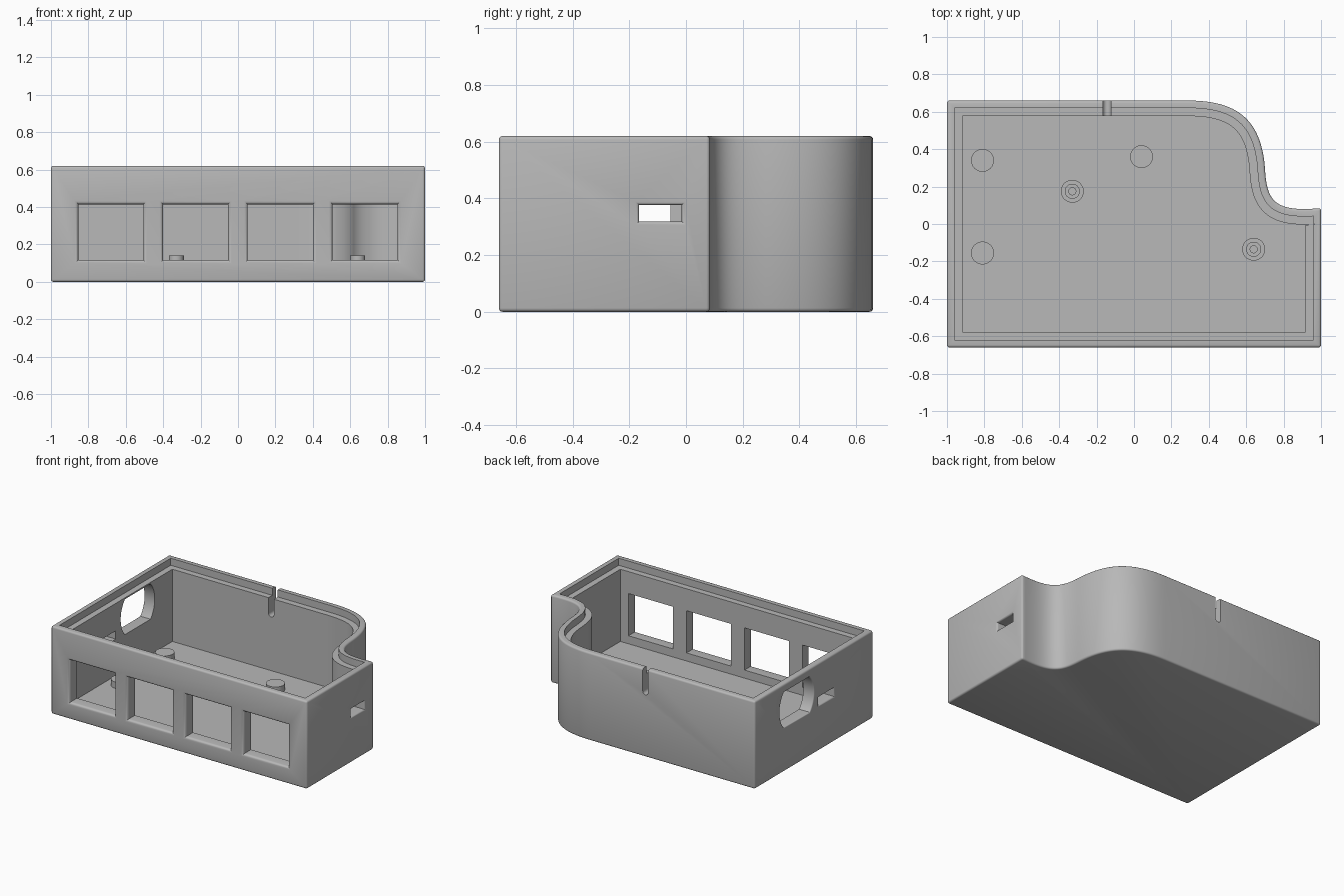
import bpy, bmesh, math
from mathutils import Vector
from mathutils.geometry import interpolate_bezier

if "Cube" in bpy.data.objects:
    bpy.data.objects.remove(bpy.data.objects["Cube"])

HEIGHT, FLOOR, LEDGE = 0.62, 0.06, 0.57
LIP, WALL = 0.04, 0.083

grey = bpy.data.materials.new("plain grey")
grey.use_nodes = True
grey.diffuse_color = (0.48, 0.48, 0.48, 1)
grey.node_tree.nodes["Principled BSDF"].inputs["Base Color"].default_value = grey.diffuse_color


def inset(points, d):
    """Move a counter-clockwise outline inward by d, with mitred corners."""
    out = []
    for i, p in enumerate(points):
        a = (p - points[i - 1]).normalized()
        b = (points[(i + 1) % len(points)] - p).normalized()
        na, nb = Vector((-a.y, a.x)), Vector((-b.y, b.x))
        out.append(p + (na + nb) * (d / (1 + na.dot(nb))))
    return out


def loft(name, rings, bevel=0):
    """Join equal rings of points into a closed solid."""
    bm = bmesh.new()
    loops = [[bm.verts.new(p) for p in ring] for ring in rings]
    n = len(loops[0])
    for low, high in zip(loops, loops[1:]):
        for i in range(n):
            j = (i + 1) % n
            bm.faces.new((low[i], low[j], high[j], high[i]))
    bm.faces.new(loops[0][::-1])
    bm.faces.new(loops[-1])
    bmesh.ops.recalc_face_normals(bm, faces=bm.faces)
    if bevel:
        sharp = [e for e in bm.edges if e.calc_face_angle() > 0.9]
        bmesh.ops.bevel(bm, geom=sharp, offset=bevel, segments=3,
                        profile=0.5, affect='EDGES')
    mesh = bpy.data.meshes.new(name)
    bm.to_mesh(mesh)
    bm.free()
    mesh.materials.append(grey)
    obj = bpy.data.objects.new(name, mesh)
    bpy.context.collection.objects.link(obj)
    return obj


def prism(name, outline, low, high, bevel=0):
    return loft(name, [[(p.x, p.y, z) for p in outline] for z in (low, high)], bevel)


def cut(obj, cutter):
    """Subtract the cutter, keep the result and remove the cutter."""
    mod = obj.modifiers.new("cut", 'BOOLEAN')
    mod.operation, mod.solver, mod.object = 'DIFFERENCE', 'EXACT', cutter
    cutter.hide_render = True
    graph = bpy.context.evaluated_depsgraph_get()
    result = bpy.data.meshes.new_from_object(obj.evaluated_get(graph))
    obj.modifiers.clear()
    obj.data = result
    bpy.data.objects.remove(cutter)


def opening(obj, outline, place, radius):
    """Cut a hole with a rounded outer edge; place(u, v, depth) gives 3D points."""
    steps = [(-0.05, radius)]
    for k in range(5):
        a = k / 4 * math.pi / 2
        steps.append((radius * math.sin(a), radius * (1 - math.cos(a))))
    steps = [(-0.05, radius)] + [(radius - g, radius - math.sqrt(max(0, radius**2 - g**2)))
                                 for g in [radius * math.cos(k * math.pi / 8) for k in range(5)]]
    steps.append((0.15, 0))
    rings = [[place(p.x, p.y, d) for p in inset(outline, -grow)] for d, grow in steps]
    cut(obj, loft("cutter", rings))


def rectangle(u, v, half_u, half_v):
    return [Vector((u + a * half_u, v + b * half_v))
            for a, b in ((-1, -1), (1, -1), (1, 1), (-1, 1))]


def smooth(obj):
    bpy.ops.object.select_all(action='DESELECT')
    obj.select_set(True)
    bpy.context.view_layer.objects.active = obj
    bpy.ops.object.shade_smooth_by_angle(angle=math.radians(35))


# Footprint: a rectangle with an S-curve across the back corner
V = Vector
neck = interpolate_bezier(V((1, 0.085)), V((0.74, 0.06)), V((0.71, 0.13)), V((0.70, 0.30)), 25)
shoulder = interpolate_bezier(V((0.70, 0.30)), V((0.68, 0.56)), V((0.55, 0.66)), V((0.29, 0.66)), 25)
outline = [V((-1, -0.66)), V((1, -0.66))] + [V(p[:2]) for p in neck + shoulder[1:]]
outline.append(V((-1, 0.66)))

# Open shell with a stepped rim
shell = prism("case_shell", outline, 0, HEIGHT, bevel=0.013)
cut(shell, prism("cutter", inset(outline, WALL), FLOOR, HEIGHT + 0.1))
cut(shell, prism("cutter", inset(outline, LIP), LEDGE, HEIGHT + 0.1))


def front(u, v, d): return (u, -0.66 + d, v)
def right_side(u, v, d): return (1 - d, u, v)
def left_side(u, v, d): return (-1 + d, u, v)


# Four front windows
for i in range(4):
    opening(shell, rectangle(-0.68 + i * 0.453, 0.266, 0.174, 0.149), front, 0.018)

# Side ports
opening(shell, rectangle(-0.09, 0.347, 0.075, 0.029), right_side, 0.013)
opening(shell, rectangle(-0.14, 0.347, 0.085, 0.029), left_side, 0.013)

# Round port with flat top and bottom
radius, half = 0.19, 0.125
reach = math.asin(half / radius)
port = []
for start in (0, math.pi):
    for k in range(17):
        a = start + reach * (k / 8 - 1)
        port.append(V((0.19 + radius * math.cos(a), 0.435 + radius * math.sin(a))))
opening(shell, port, left_side, 0.008)

# Cable notch in the back wall
slot = [V((-0.166, 0.7))]
slot += [V((-0.145 + 0.021 * math.cos(a), 0.46 + 0.021 * math.sin(a)))
         for a in [math.pi * (1 + k / 10) for k in range(11)]]
slot.append(V((-0.124, 0.7)))
cut(shell, loft("cutter", [[(p.x, y, p.y) for p in slot] for y in (0.5, 0.75)]))
smooth(shell)


def turned(name, x, y, profile):
    """Stack of circles, given as (radius, z)."""
    angles = [math.tau * k / 40 for k in range(40)]
    obj = loft(name, [[(x + r * math.cos(a), y + r * math.sin(a), z) for a in angles]
                      for r, z in profile])
    smooth(obj)


# Support pads
for i, (x, y) in enumerate([(-0.81, 0.34), (-0.81, -0.155), (0.04, 0.36)]):
    turned(f"support_pad_{i + 1}", x, y, [(0.061, 0.05), (0.061, 0.105)])

# Hollow screw posts on stepped bases
for i, (x, y) in enumerate([(-0.33, 0.175), (0.64, -0.135)]):
    turned(f"screw_post_{i + 1}", x, y,
           [(0.061, 0.05), (0.061, 0.105), (0.04, 0.105), (0.04, 0.142),
            (0.019, 0.142), (0.019, 0.08)])
